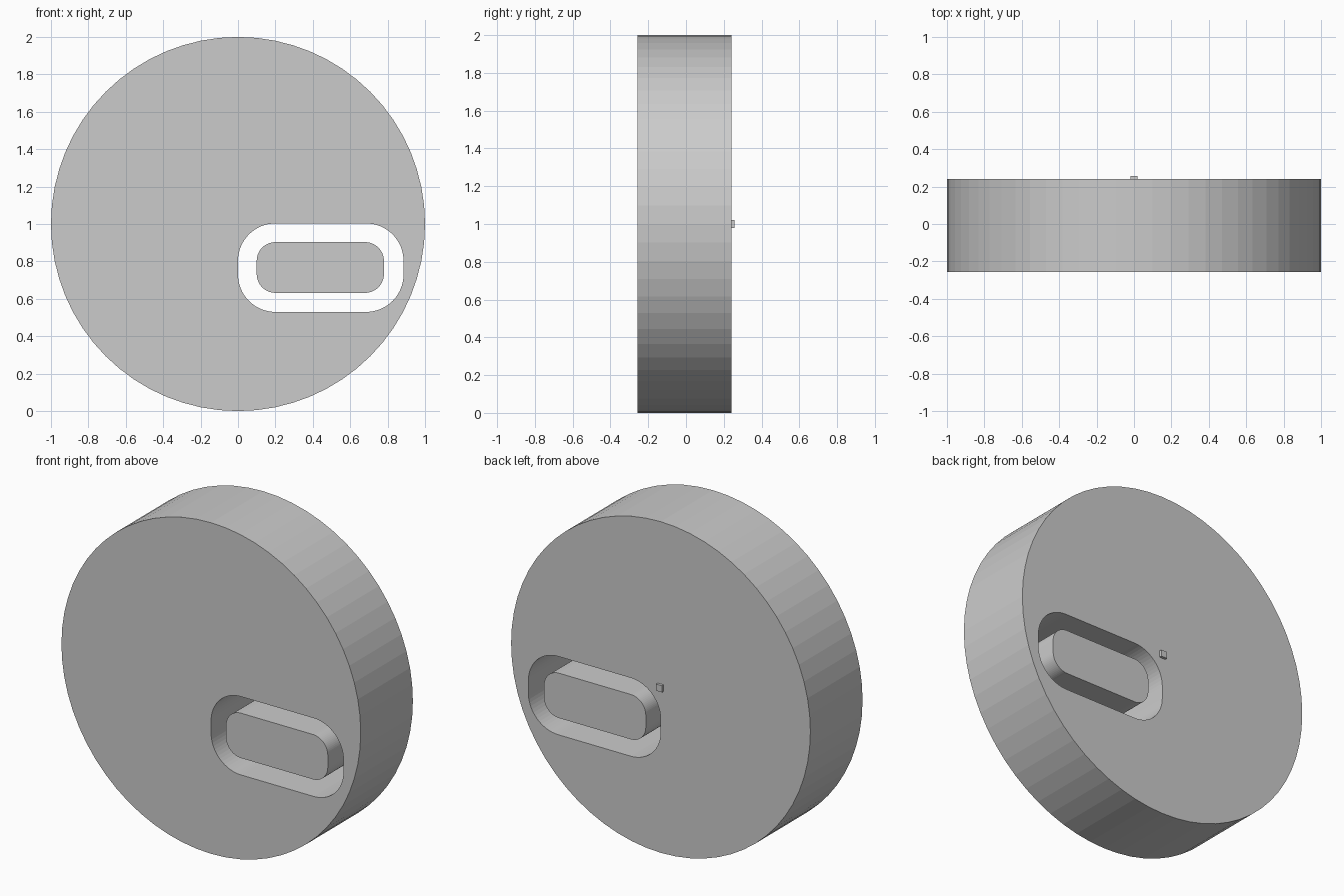
import bpy
from math import cos, sin, pi

if "Cube" in bpy.data.objects:
    bpy.data.objects.remove(bpy.data.objects["Cube"])

Y_MID, HALF_DEPTH = -0.008, 0.249


def circle(cx, cz, r, sides):
    return [(cx + r * cos(2 * pi * i / sides), cz + r * sin(2 * pi * i / sides))
            for i in range(sides)]


def rounded_rect(x0, x1, z0, z1, r, steps=16):
    corners = [(x1 - r, z1 - r), (x0 + r, z1 - r), (x0 + r, z0 + r), (x1 - r, z0 + r)]
    return [(cx + r * cos((k + i / steps) * pi / 2), cz + r * sin((k + i / steps) * pi / 2))
            for k, (cx, cz) in enumerate(corners) for i in range(steps + 1)]


def plate(name, outlines):
    """Extrude filled outlines (inner outlines become holes) along y."""
    curve = bpy.data.curves.new(name, 'CURVE')
    curve.dimensions = '2D'
    curve.fill_mode = 'BOTH'
    curve.extrude = HALF_DEPTH
    for pts in outlines:
        spline = curve.splines.new('POLY')
        spline.points.add(len(pts) - 1)
        for p, (x, z) in zip(spline.points, pts):
            p.co = (x, z, 0, 1)
        spline.use_cyclic_u = True
        spline.use_smooth = False
    obj = bpy.data.objects.new(name, curve)
    bpy.context.collection.objects.link(obj)
    obj.location.y = Y_MID
    obj.rotation_euler.x = pi / 2
    bpy.ops.object.select_all(action='DESELECT')
    obj.select_set(True)
    bpy.context.view_layer.objects.active = obj
    bpy.ops.object.convert(target='MESH')
    bpy.ops.object.shade_flat()


# Disc with a rounded window cut through it
plate("disc", [circle(0, 1, 1, 64), rounded_rect(0.0, 0.885, 0.53, 1.003, 0.2)])

# Loose insert standing flush inside the window
plate("window_insert", [rounded_rect(0.10, 0.78, 0.632, 0.903, 0.1)])

# Tiny peg at the centre of the back face
bpy.ops.mesh.primitive_cube_add(size=0.04, location=(0, 0.237, 1))
bpy.context.object.name = "back_peg"
